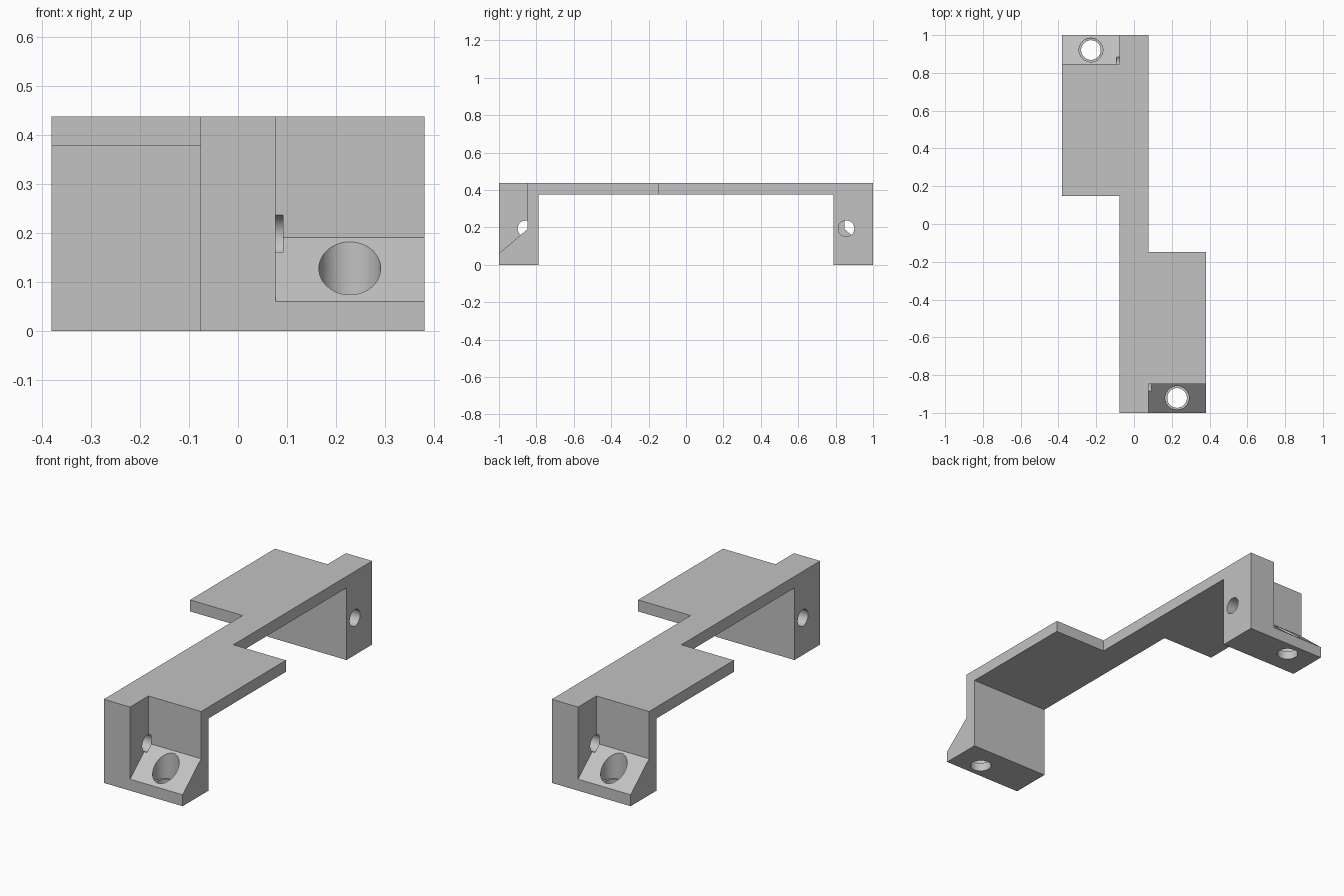
import bpy, bmesh, math
from mathutils import Matrix, Vector

cube = bpy.data.objects.get("Cube")
if cube:
    bpy.data.objects.remove(cube, do_unlink=True)

HALF_WIDTH, SPINE, TOP = 0.38, 0.076, 0.437

grey = bpy.data.materials.new("plain grey")
grey.use_nodes = True
colour = (0.54, 0.54, 0.54, 1)
grey.diffuse_color = colour
grey.node_tree.nodes["Principled BSDF"].inputs["Base Color"].default_value = colour


def finish(name, bm, turn):
    bmesh.ops.transform(bm, matrix=Matrix.Rotation(turn, 4, "Z"), verts=bm.verts)
    bmesh.ops.recalc_face_normals(bm, faces=bm.faces)
    mesh = bpy.data.meshes.new(name)
    bm.to_mesh(mesh)
    bm.free()
    mesh.materials.append(grey)
    obj = bpy.data.objects.new(name, mesh)
    bpy.context.collection.objects.link(obj)
    return obj


def prism(name, profile, x0, x1, turn=0):
    """Extrude a (y, z) outline along x."""
    bm = bmesh.new()
    face = bm.faces.new([bm.verts.new((x0, y, z)) for y, z in profile])
    out = bmesh.ops.extrude_face_region(bm, geom=[face])
    moved = [v for v in out["geom"] if isinstance(v, bmesh.types.BMVert)]
    bmesh.ops.translate(bm, vec=(x1 - x0, 0, 0), verts=moved)
    return finish(name, bm, turn)


def rod(name, start, end, radius, turn):
    """Cylinder between two points."""
    a, b = Vector(start), Vector(end)
    bm = bmesh.new()
    place = Matrix.Translation((a + b) / 2) @ (b - a).to_track_quat("Z", "Y").to_matrix().to_4x4()
    bmesh.ops.create_cone(bm, cap_ends=True, segments=64, radius1=radius,
                          radius2=radius, depth=(b - a).length, matrix=place)
    return finish(name, bm, turn)


def cut(target, cutter):
    cutter.hide_render = True
    mod = target.modifiers.new("cut", "BOOLEAN")
    mod.operation = "DIFFERENCE"
    mod.solver = "EXACT"
    mod.object = cutter
    bpy.context.view_layer.objects.active = target
    bpy.ops.object.modifier_apply(modifier=mod.name)
    bpy.data.objects.remove(cutter, do_unlink=True)


# Bridge: flat deck with a foot at each end
bracket = prism("bracket", [(-1, 0), (-0.788, 0), (-0.788, 0.377), (0.788, 0.377),
                            (0.788, 0), (1, 0), (1, TOP), (-1, TOP)],
                -HALF_WIDTH, HALF_WIDTH)

# The same cuts at both ends, half a turn apart
for turn in (0, math.pi):
    # Plan notch that leaves the offset flange
    cut(bracket, prism("notch", [(-0.147, -1), (2, -1), (2, 1), (-0.147, 1)], SPINE, 1, turn))
    # Screw pocket with sloping floor
    cut(bracket, prism("pocket", [(-1.2, -0.111), (-0.848, 0.19), (-0.848, 1), (-1.2, 1)],
                       SPINE, 1, turn))
    # Stepped vertical screw hole
    cut(bracket, rod("screw_bore", (0.228, -0.921, -0.2), (0.228, -0.921, 0.3), 0.052, turn))
    cut(bracket, rod("head_bore", (0.228, -0.921, 0.045), (0.228, -0.921, 0.3), 0.063, turn))
    # Cross hole through the side wall
    cut(bracket, rod("cross_hole", (-0.2, -0.857, 0.194), (0.092, -0.857, 0.194), 0.043, turn))

bpy.ops.object.select_all(action="DESELECT")
bracket.select_set(True)
bpy.context.view_layer.objects.active = bracket
bpy.ops.object.shade_smooth_by_angle(angle=math.radians(30))
